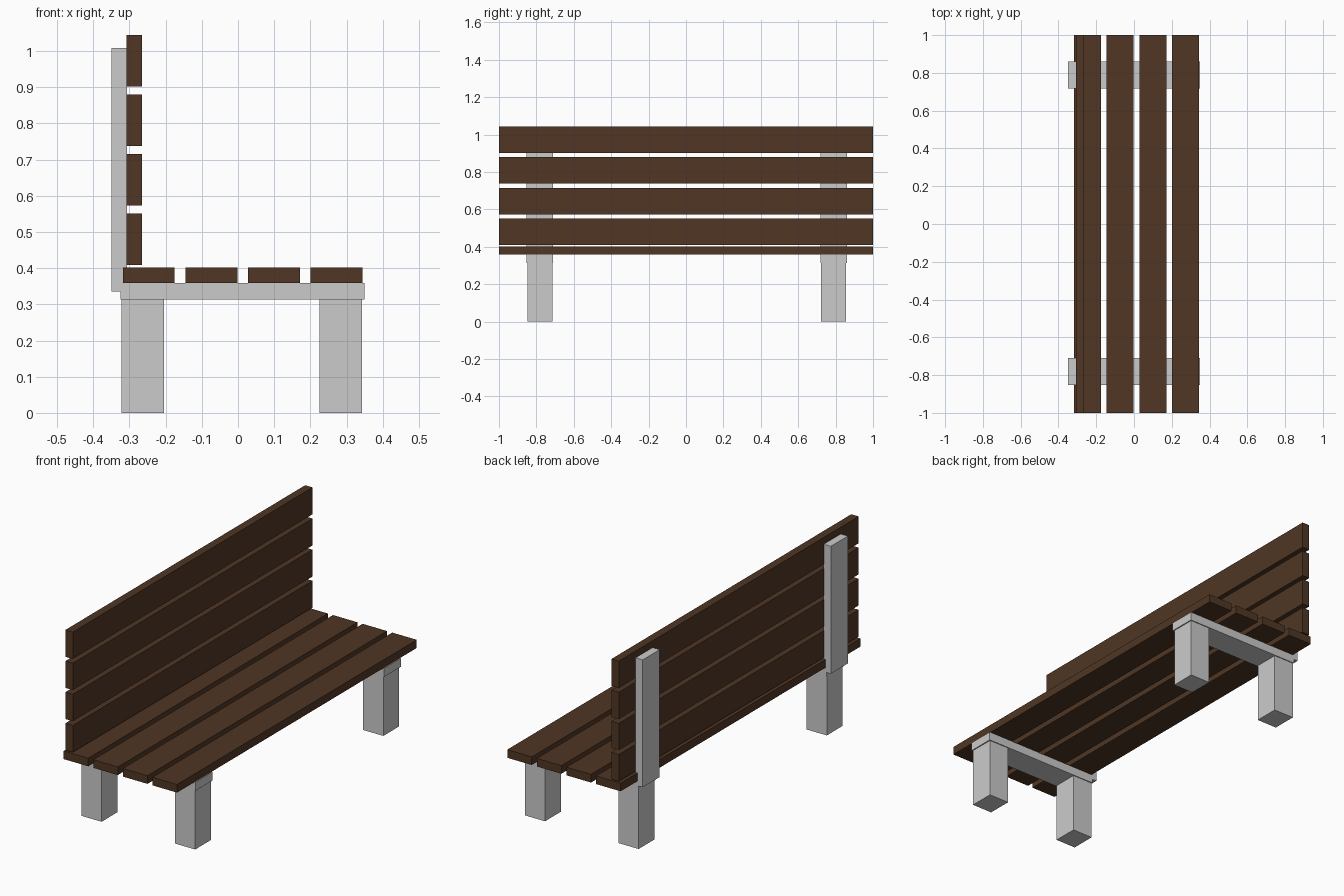
import bpy

if "Cube" in bpy.data.objects:
    bpy.data.objects.remove(bpy.data.objects["Cube"])

wood = bpy.data.materials.new("brown_wood")
wood.diffuse_color = (0.08, 0.037, 0.018, 1)
wood.use_nodes = True
wood.node_tree.nodes["Principled BSDF"].inputs["Base Color"].default_value = wood.diffuse_color


def box(name, x, y, z, mat=None):
    """Box from (min, max) ranges along each axis."""
    bpy.ops.mesh.primitive_cube_add(size=1, location=[sum(r) / 2 for r in (x, y, z)])
    ob = bpy.context.object
    ob.name = name
    ob.scale = [r[1] - r[0] for r in (x, y, z)]
    bpy.ops.object.transform_apply(location=False, rotation=False, scale=True)
    if mat:
        ob.data.materials.append(mat)
    return ob


# Four seat slats and four backrest slats, evenly spaced
for i in range(4):
    x = -0.318 + i * 0.173
    box(f"seat_slat_{i + 1}", (x, x + 0.143), (-1, 1), (0.359, 0.402), wood)
    z = 0.409 + i * 0.1643
    box(f"back_slat_{i + 1}", (-0.308, -0.265), (-1, 1), (z, z + 0.142), wood)

# Two support frames: crossbar, back post and a pair of legs each
for side, yc in (("left", -0.781), ("right", 0.789)):
    bar_y = (yc - 0.071, yc + 0.071)
    leg_y = (yc - 0.066, yc + 0.066)
    box(f"{side}_crossbar", (-0.325, 0.349), bar_y, (0.314, 0.359))
    box(f"{side}_back_post", (-0.349, -0.307), bar_y, (0.335, 1.008))
    box(f"{side}_rear_leg", (-0.322, -0.204), leg_y, (0, 0.314))
    box(f"{side}_front_leg", (0.225, 0.343), leg_y, (0, 0.314))
